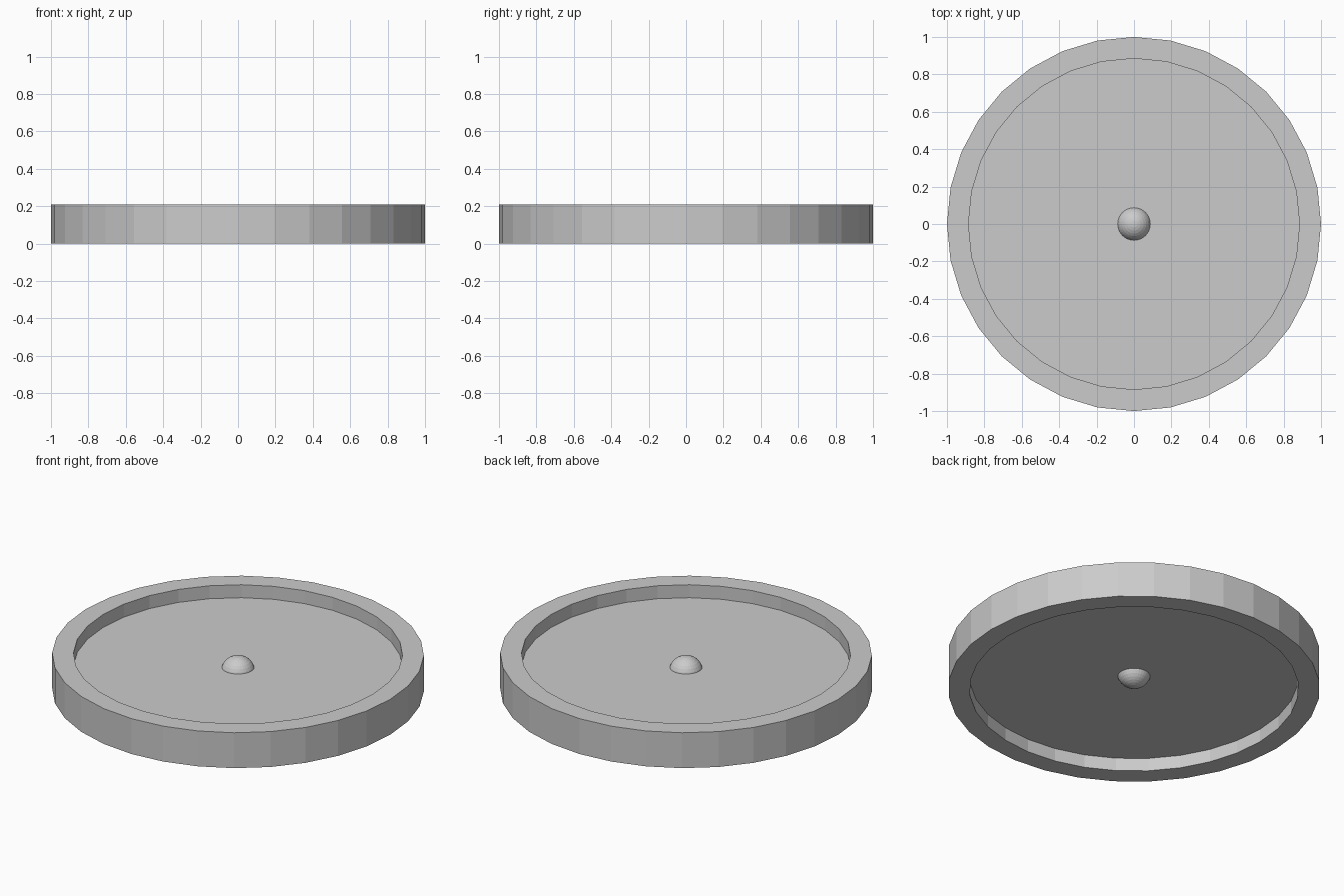
import bpy
import bmesh
import math

if "Cube" in bpy.data.objects:
    bpy.data.objects.remove(bpy.data.objects["Cube"])

SEGMENTS = 32
HEIGHT = 0.21
MID = HEIGHT / 2

grey = bpy.data.materials.new("plain grey")
grey.diffuse_color = (0.6, 0.6, 0.6, 1)
grey.use_nodes = True
grey.node_tree.nodes["Principled BSDF"].inputs["Base Color"].default_value = grey.diffuse_color


def finish(name, bm):
    mesh = bpy.data.meshes.new(name)
    bmesh.ops.recalc_face_normals(bm, faces=bm.faces)
    bm.to_mesh(mesh)
    bm.free()
    mesh.materials.append(grey)
    obj = bpy.data.objects.new(name, mesh)
    bpy.context.collection.objects.link(obj)
    return obj


# Wheel body: a solid rim with a thin recessed web, turned from a half profile
R_OUT, R_IN, WEB = 1.0, 0.885, 0.028
profile = [(R_IN, MID + WEB), (R_IN, HEIGHT), (R_OUT, HEIGHT),
           (R_OUT, 0), (R_IN, 0), (R_IN, MID - WEB)]
bm = bmesh.new()
rings = [[bm.verts.new((r * math.cos(2 * math.pi * i / SEGMENTS),
                        r * math.sin(2 * math.pi * i / SEGMENTS), z))
          for i in range(SEGMENTS)] for r, z in profile]
for a, b in zip(rings, rings[1:]):
    for i in range(SEGMENTS):
        j = (i + 1) % SEGMENTS
        bm.faces.new((a[i], a[j], b[j], b[i]))
bm.faces.new(rings[0])     # upper web face
bm.faces.new(rings[-1])    # lower web face
finish("wheel_body", bm)

# Hub: a small ball showing on both sides of the web
bm = bmesh.new()
bmesh.ops.create_uvsphere(bm, u_segments=32, v_segments=16, radius=0.092)
hub = finish("hub_ball", bm)
hub.location.z = MID
